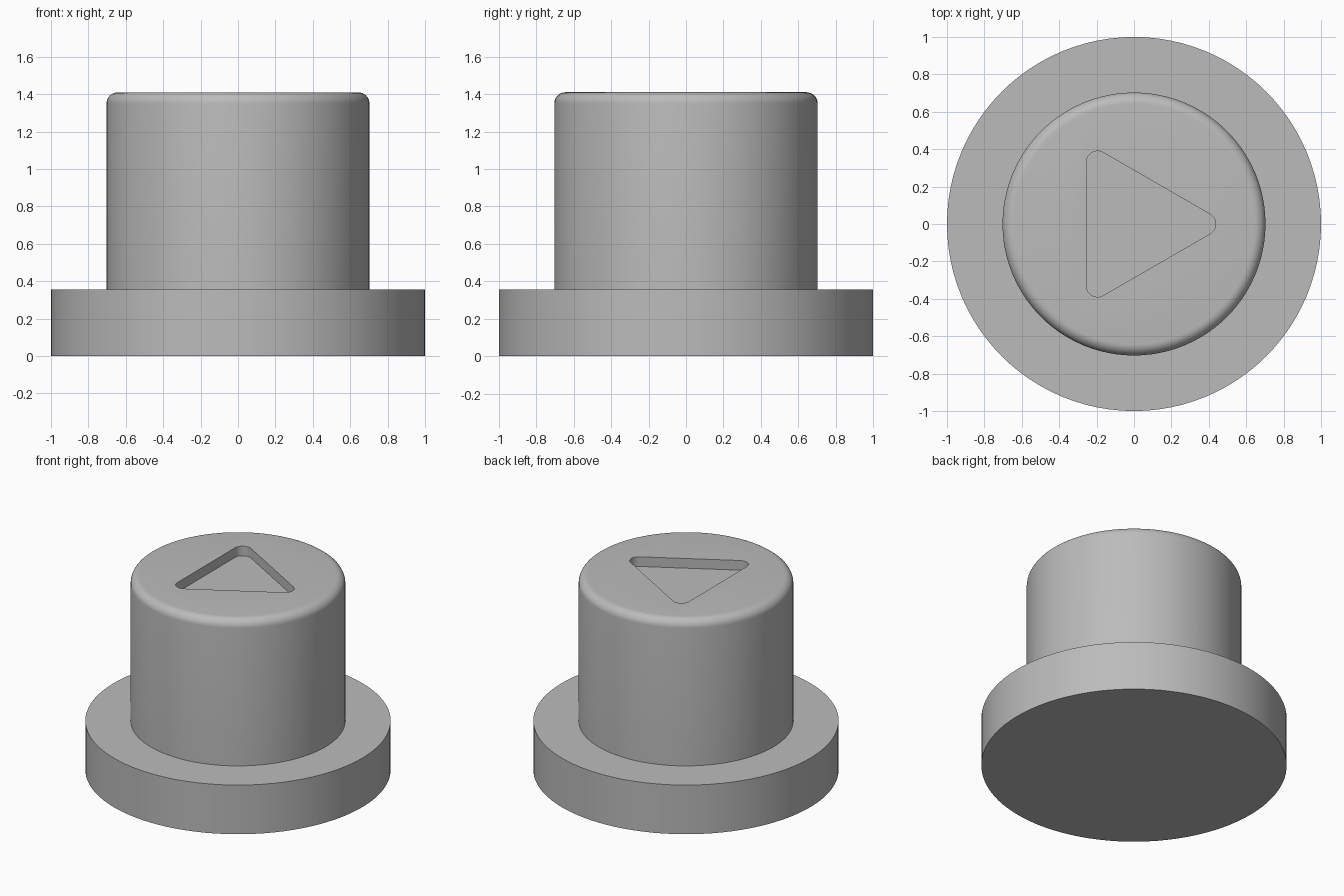
import bpy
import bmesh
from math import cos, sin, pi, radians
from mathutils import Matrix

cube = bpy.data.objects.get("Cube")
if cube:
    bpy.data.objects.remove(cube, do_unlink=True)

SEGMENTS = 96
FLANGE_R, FLANGE_Z = 1.0, 0.355
BODY_R, TOP_Z, ROUND = 0.703, 1.41, 0.06
RECESS_DEPTH = 0.07

grey = bpy.data.materials.new("plain grey")
grey.use_nodes = True
colour = (0.5, 0.5, 0.5, 1)
grey.diffuse_color = colour
grey.node_tree.nodes["Principled BSDF"].inputs["Base Color"].default_value = colour


def add_object(name, bm):
    bmesh.ops.recalc_face_normals(bm, faces=bm.faces)
    mesh = bpy.data.meshes.new(name)
    bm.to_mesh(mesh)
    bm.free()
    mesh.materials.append(grey)
    obj = bpy.data.objects.new(name, mesh)
    bpy.context.collection.objects.link(obj)
    return obj


def arc(cx, cy, r, start, end, steps):
    angles = [radians(start + (end - start) * i / steps) for i in range(steps + 1)]
    return [(cx + r * cos(a), cy + r * sin(a)) for a in angles]


# Flanged button: stacked rings following the side profile, capped at both ends
profile = [(FLANGE_R, 0), (FLANGE_R, FLANGE_Z), (BODY_R, FLANGE_Z)]
profile += arc(BODY_R - ROUND, TOP_Z - ROUND, ROUND, 0, 90, 8)
bm = bmesh.new()
rings = [[bm.verts.new((r * cos(2 * pi * i / SEGMENTS), r * sin(2 * pi * i / SEGMENTS), z))
          for i in range(SEGMENTS)] for r, z in profile]
for low, high in zip(rings, rings[1:]):
    for i in range(SEGMENTS):
        j = (i + 1) % SEGMENTS
        bm.faces.new((low[i], low[j], high[j], high[i]))
bm.faces.new(rings[0])
bm.faces.new(rings[-1])
button = add_object("flanged_button", bm)

# Rounded triangle cutter, pointing towards +x
outline = []
for turn in (0, 120, 240):
    a = radians(turn)
    outline += arc(0.381 * cos(a) - 0.004, 0.381 * sin(a), 0.06, turn - 60, turn + 60, 10)
bm = bmesh.new()
base = bm.faces.new([bm.verts.new((x, y, TOP_Z - RECESS_DEPTH)) for x, y in outline])
top = bmesh.ops.extrude_face_region(bm, geom=[base])["geom"]
bmesh.ops.transform(bm, matrix=Matrix.Translation((0, 0, 2 * RECESS_DEPTH)),
                    verts=[v for v in top if isinstance(v, bmesh.types.BMVert)])
cutter = add_object("triangle_recess_cutter", bm)
cutter.hide_render = True

# Cut the recess into the top, then drop the cutter
cut = button.modifiers.new("triangle recess", "BOOLEAN")
cut.operation = "DIFFERENCE"
cut.solver = "EXACT"
cut.object = cutter
bpy.ops.object.select_all(action="DESELECT")
button.select_set(True)
bpy.context.view_layer.objects.active = button
bpy.ops.object.modifier_apply(modifier=cut.name)
bpy.data.objects.remove(cutter, do_unlink=True)
bpy.ops.object.shade_smooth_by_angle(angle=radians(30))
